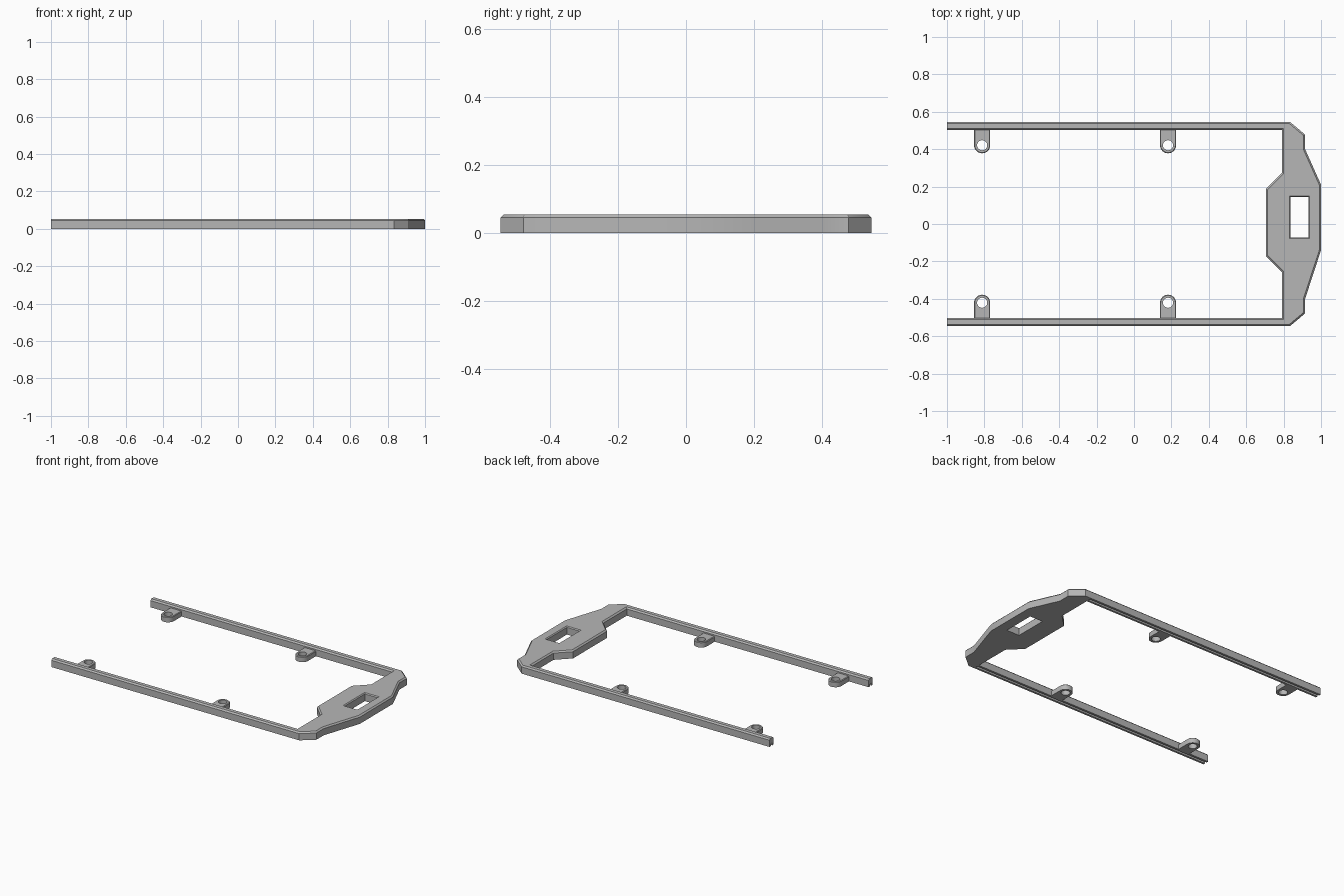
import bpy, bmesh, math

cube = bpy.data.objects.get("Cube")
if cube:
    bpy.data.objects.remove(cube, do_unlink=True)

H = 0.054        # frame height
CHAMFER = 0.009  # top edge chamfer

grey = bpy.data.materials.new("light_grey_plastic")
grey.use_nodes = True
colour = (0.47, 0.47, 0.47, 1)
grey.diffuse_color = colour
grey.node_tree.nodes["Principled BSDF"].inputs["Base Color"].default_value = colour


def prism(name, outline, z0, z1, chamfer=0, keep_square=lambda e: False):
    """Extrude an outline upward and chamfer its top rim."""
    bm = bmesh.new()
    base = bm.faces.new([bm.verts.new((x, y, z0)) for x, y in outline])
    out = bmesh.ops.extrude_face_region(bm, geom=[base], use_keep_orig=True)
    for v in out["geom"]:
        if isinstance(v, bmesh.types.BMVert):
            v.co.z = z1
    bmesh.ops.recalc_face_normals(bm, faces=bm.faces)
    if chamfer:
        rim = [e for e in bm.edges
               if all(v.co.z > z1 - 1e-5 for v in e.verts) and not keep_square(e)]
        bmesh.ops.bevel(bm, geom=rim, offset=chamfer, segments=1,
                        affect='EDGES', clamp_overlap=True)
    mesh = bpy.data.meshes.new(name)
    bm.to_mesh(mesh)
    bm.free()
    obj = bpy.data.objects.new(name, mesh)
    bpy.context.collection.objects.link(obj)
    mesh.materials.append(grey)
    return obj


def rectangle(x0, x1, y0, y1):
    return [(x0, y0), (x1, y0), (x1, y1), (x0, y1)]


def cut(target, cutter):
    mod = target.modifiers.new("cut", 'BOOLEAN')
    mod.object = cutter
    mod.operation = 'DIFFERENCE'
    mod.solver = 'EXACT'
    cutter.hide_render = True
    cutter.hide_set(True)


def shade(obj):
    bpy.ops.object.select_all(action='DESELECT')
    obj.select_set(True)
    bpy.context.view_layer.objects.active = obj
    bpy.ops.object.shade_smooth_by_angle(angle=math.radians(30))


# U-shaped frame: two rails joined by the end plate
outline = [
    (-1, -0.545), (0.835, -0.545), (0.915, -0.478), (0.915, -0.40),
    (1, -0.14), (1, 0.21), (0.915, 0.40), (0.915, 0.478),
    (0.835, 0.545), (-1, 0.545), (-1, 0.502), (0.79, 0.502),
    (0.79, 0.272), (0.705, 0.188), (0.705, -0.172), (0.79, -0.257),
    (0.79, -0.502), (-1, -0.502),
]
frame = prism("frame", outline, 0, H, CHAMFER,
              lambda e: all(v.co.x < -0.99 for v in e.verts))
shade(frame)

# window through the end plate, flared at the top
window = prism("window_cutter", rectangle(0.838, 0.932, -0.072, 0.145), -0.02, H + 0.02)
cut(frame, window)
flare = prism("window_flare_cutter", rectangle(0.838, 0.932, -0.072, 0.145), H - 0.006, H + 0.006)
for v in flare.data.vertices:
    if v.co.z > H:
        v.co.x += math.copysign(0.012, v.co.x - 0.885)
        v.co.y += math.copysign(0.012, v.co.y - 0.037)
cut(frame, flare)

# grooves along the underside of the rails
for side, label in ((1, "back"), (-1, "front")):
    ys = sorted((side * 0.516, side * 0.531))
    cut(frame, prism(label + "_groove_cutter", rectangle(-1.02, 0.79, *ys), -0.02, 0.016))

# rounded screw tabs on the inside of the rails
R = 0.043
for side, label in ((1, "back"), (-1, "front")):
    for cx, place in ((-0.812, "outer"), (0.182, "inner")):
        cy = side * 0.421
        arc = [math.pi * i / 16 for i in range(17)]
        shape = [(cx + R * math.cos(a), cy - side * R * math.sin(a)) for a in arc]
        shape += [(cx - R, side * 0.506), (cx + R, side * 0.506)]
        tab = prism(f"{label}_{place}_tab", shape, 0, 0.036, 0.004,
                    lambda e: all(abs(v.co.y) > 0.5 for v in e.verts))
        shade(tab)
        ring = [2 * math.pi * i / 32 for i in range(32)]
        hole = prism(f"{label}_{place}_hole_cutter",
                     [(cx + 0.027 * math.cos(a), cy + 0.027 * math.sin(a)) for a in ring],
                     -0.02, 0.06)
        cut(tab, hole)
